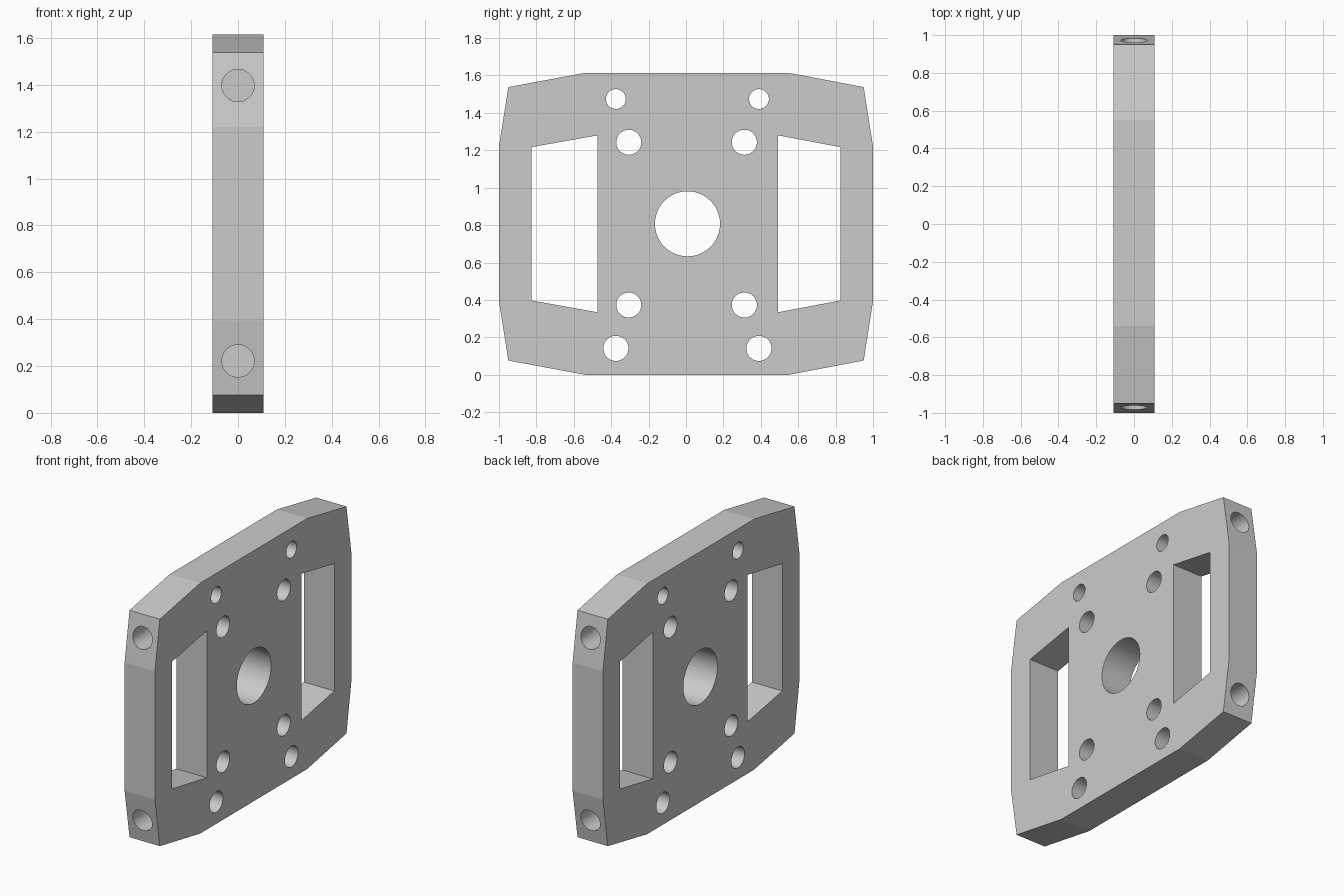
import bpy
import bmesh
import math
from mathutils import Matrix

cube = bpy.data.objects.get("Cube")
if cube:
    bpy.data.objects.remove(cube, do_unlink=True)

HALF = 0.108    # half the plate thickness
MID_Z = 0.807   # mid height

grey = bpy.data.materials.new("plain grey")
grey.use_nodes = True
grey.diffuse_color = (0.6, 0.6, 0.6, 1)
grey.node_tree.nodes["Principled BSDF"].inputs["Base Color"].default_value = (0.6, 0.6, 0.6, 1)


def make_object(name, bm):
    bmesh.ops.recalc_face_normals(bm, faces=bm.faces)
    mesh = bpy.data.meshes.new(name)
    bm.to_mesh(mesh)
    bm.free()
    mesh.materials.append(grey)
    obj = bpy.data.objects.new(name, mesh)
    bpy.context.collection.objects.link(obj)
    return obj


def prism(name, profile, half):
    """Extrude a (y, z) profile along x."""
    bm = bmesh.new()
    face = bm.faces.new([bm.verts.new((-half, y, z)) for y, z in profile])
    out = bmesh.ops.extrude_face_region(bm, geom=[face])
    verts = [v for v in out["geom"] if isinstance(v, bmesh.types.BMVert)]
    bmesh.ops.translate(bm, verts=verts, vec=(2 * half, 0, 0))
    return make_object(name, bm)


def cylinder(name, centre, radius, depth, axis, segments=48):
    bm = bmesh.new()
    turn = Matrix.Rotation(math.pi / 2, 4, "Y" if axis == "X" else "X")
    bmesh.ops.create_cone(bm, cap_ends=True, segments=segments, radius1=radius,
                          radius2=radius, depth=depth,
                          matrix=Matrix.Translation(centre) @ turn)
    return make_object(name, bm)


# Plate outline: left half of the upper edge, then the other corners by symmetry
upper = [(-1, 1.22), (-0.95, 1.538), (-0.54, 1.614), (0.55, 1.614), (0.95, 1.538), (1, 1.22)]
lower = [(y, 2 * MID_Z - z) for y, z in reversed(upper)]
plate = prism("plate", upper + lower, HALF)

cutters = []

# Two side windows with sloping ends
for inner, outer in ((-0.472, -0.826), (0.492, 0.826)):
    top = [(inner, 1.28), (outer, 1.217)]
    bottom = [(y, 2 * MID_Z - z) for y, z in reversed(top)]
    cutters.append(prism("window_cutter", top + bottom, 2 * HALF))

# Central bore, inner bolt holes and outer bolt holes through the thickness
holes = [(0.008, MID_Z, 0.174)]
for y in (-0.306, 0.312):
    holes += [(y, 1.243, 0.067), (y, 0.373, 0.067)]
for y in (-0.375, 0.39):
    holes += [(y, 1.474, 0.053), (y, 0.141, 0.067)]
for y, z, r in holes:
    cutters.append(cylinder("hole_cutter", (0, y, z), r, 4 * HALF, "X"))

# Blind holes drilled into both narrow edges
for side in (-1, 1):
    for z in (1.397, 0.222):
        cutters.append(cylinder("edge_hole_cutter", (0, side * 0.85, z), 0.069, 0.5, "Y"))

# Cut every opening, then drop the cutters
for cutter in cutters:
    cutter.hide_render = True
    mod = plate.modifiers.new("cut", "BOOLEAN")
    mod.operation = "DIFFERENCE"
    mod.solver = "EXACT"
    mod.object = cutter

bpy.context.view_layer.objects.active = plate
plate.select_set(True)
for mod in list(plate.modifiers):
    bpy.ops.object.modifier_apply(modifier=mod.name)
for cutter in cutters:
    bpy.data.objects.remove(cutter, do_unlink=True)

# Smooth bores, sharp plate edges
bpy.ops.object.select_all(action="DESELECT")
plate.select_set(True)
bpy.ops.object.shade_smooth_by_angle(angle=math.radians(8))
